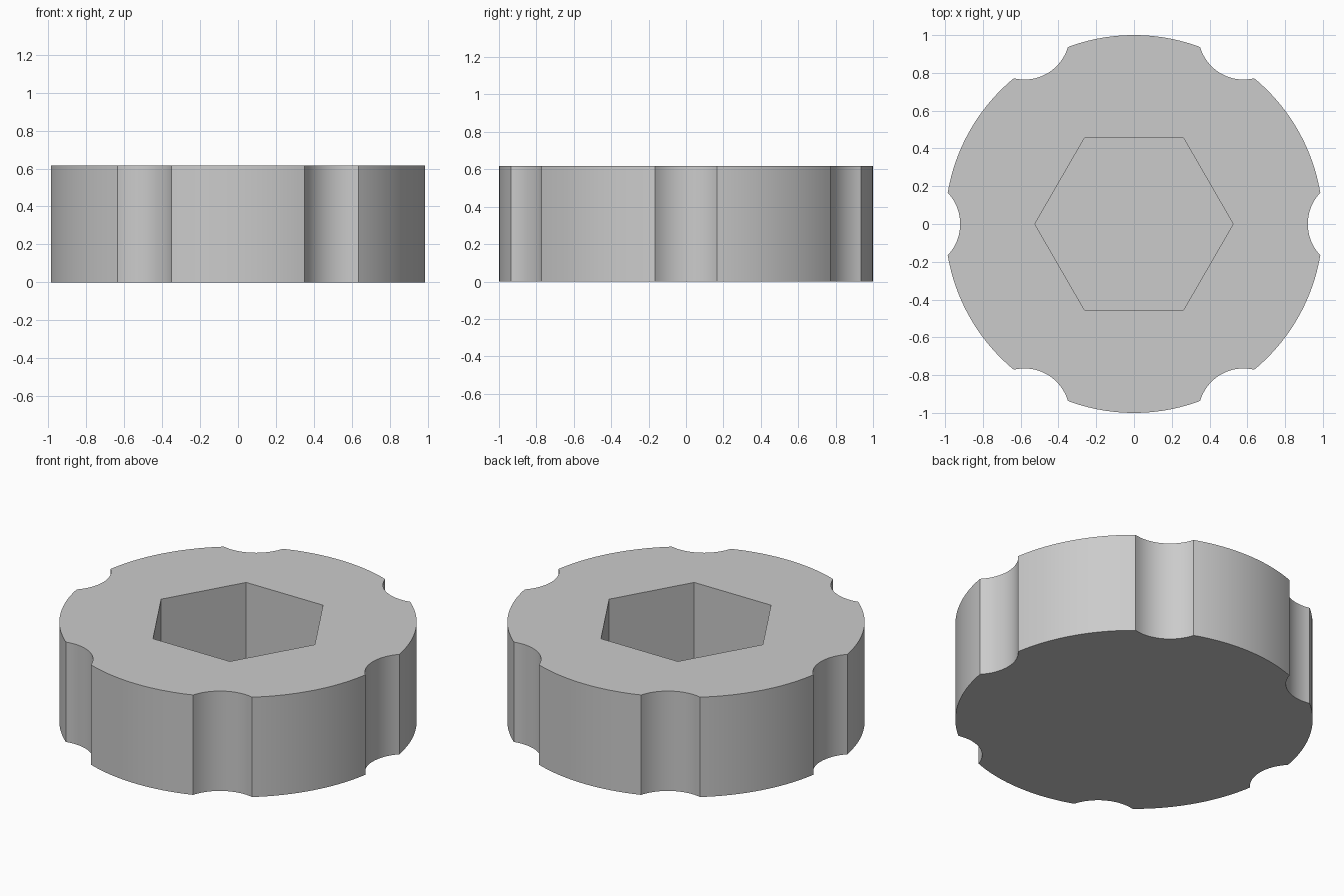
import bpy
import bmesh
from math import acos, atan2, cos, sin, pi, radians, sqrt

RADIUS, HEIGHT = 1.0, 0.617
NOTCH_RADIUS, NOTCH_CENTRE, NOTCHES = 0.24, 1.16, 6
HEX_RADIUS, HEX_DEPTH = 0.525, 0.51
RIM_STEPS, NOTCH_STEPS = 24, 16

cube = bpy.data.objects.get("Cube")
if cube:
    bpy.data.objects.remove(cube, do_unlink=True)

grey = bpy.data.materials.new("light_grey")
grey.use_nodes = True
colour = (0.6, 0.6, 0.6, 1)
grey.diffuse_color = colour
grey.node_tree.nodes["Principled BSDF"].inputs["Base Color"].default_value = colour


def prism(name, outline, z0, z1):
    """Extrude a closed outline from z0 to z1."""
    bm = bmesh.new()
    base = bm.faces.new([bm.verts.new((x, y, z0)) for x, y in outline])
    top = bmesh.ops.extrude_face_region(bm, geom=[base], use_keep_orig=True)
    moved = [v for v in top["geom"] if isinstance(v, bmesh.types.BMVert)]
    bmesh.ops.translate(bm, verts=moved, vec=(0, 0, z1 - z0))
    bmesh.ops.recalc_face_normals(bm, faces=bm.faces)
    mesh = bpy.data.meshes.new(name)
    bm.to_mesh(mesh)
    bm.free()
    mesh.materials.append(grey)
    obj = bpy.data.objects.new(name, mesh)
    bpy.context.collection.objects.link(obj)
    return obj


# Round outline with scalloped finger notches
corner_x = (RADIUS**2 + NOTCH_CENTRE**2 - NOTCH_RADIUS**2) / (2 * NOTCH_CENTRE)
half_rim = acos(corner_x / RADIUS)
half_notch = atan2(sqrt(RADIUS**2 - corner_x**2), NOTCH_CENTRE - corner_x)
pitch = 2 * pi / NOTCHES
outline = []
for n in range(NOTCHES):
    turn = n * pitch
    for i in range(NOTCH_STEPS):
        a = half_notch * (2 * i / NOTCH_STEPS - 1)
        x, y = NOTCH_CENTRE - NOTCH_RADIUS * cos(a), NOTCH_RADIUS * sin(a)
        outline.append((x * cos(turn) - y * sin(turn), x * sin(turn) + y * cos(turn)))
    for i in range(RIM_STEPS):
        a = turn + half_rim + (pitch - 2 * half_rim) * i / RIM_STEPS
        outline.append((RADIUS * cos(a), RADIUS * sin(a)))
knob = prism("knob_body", outline, 0, HEIGHT)

# Blind hexagonal socket in the top
hexagon = [(HEX_RADIUS * cos(i * pi / 3), HEX_RADIUS * sin(i * pi / 3)) for i in range(6)]
cutter = prism("socket_cutter", hexagon, HEIGHT - HEX_DEPTH, HEIGHT + 0.2)
cutter.hide_render = True
cut = knob.modifiers.new("hex_socket", "BOOLEAN")
cut.operation = "DIFFERENCE"
cut.solver = "EXACT"
cut.object = cutter

bpy.ops.object.select_all(action="DESELECT")
knob.select_set(True)
bpy.context.view_layer.objects.active = knob
bpy.ops.object.modifier_apply(modifier=cut.name)
bpy.data.objects.remove(cutter, do_unlink=True)
bpy.ops.object.shade_smooth_by_angle(angle=radians(30))
